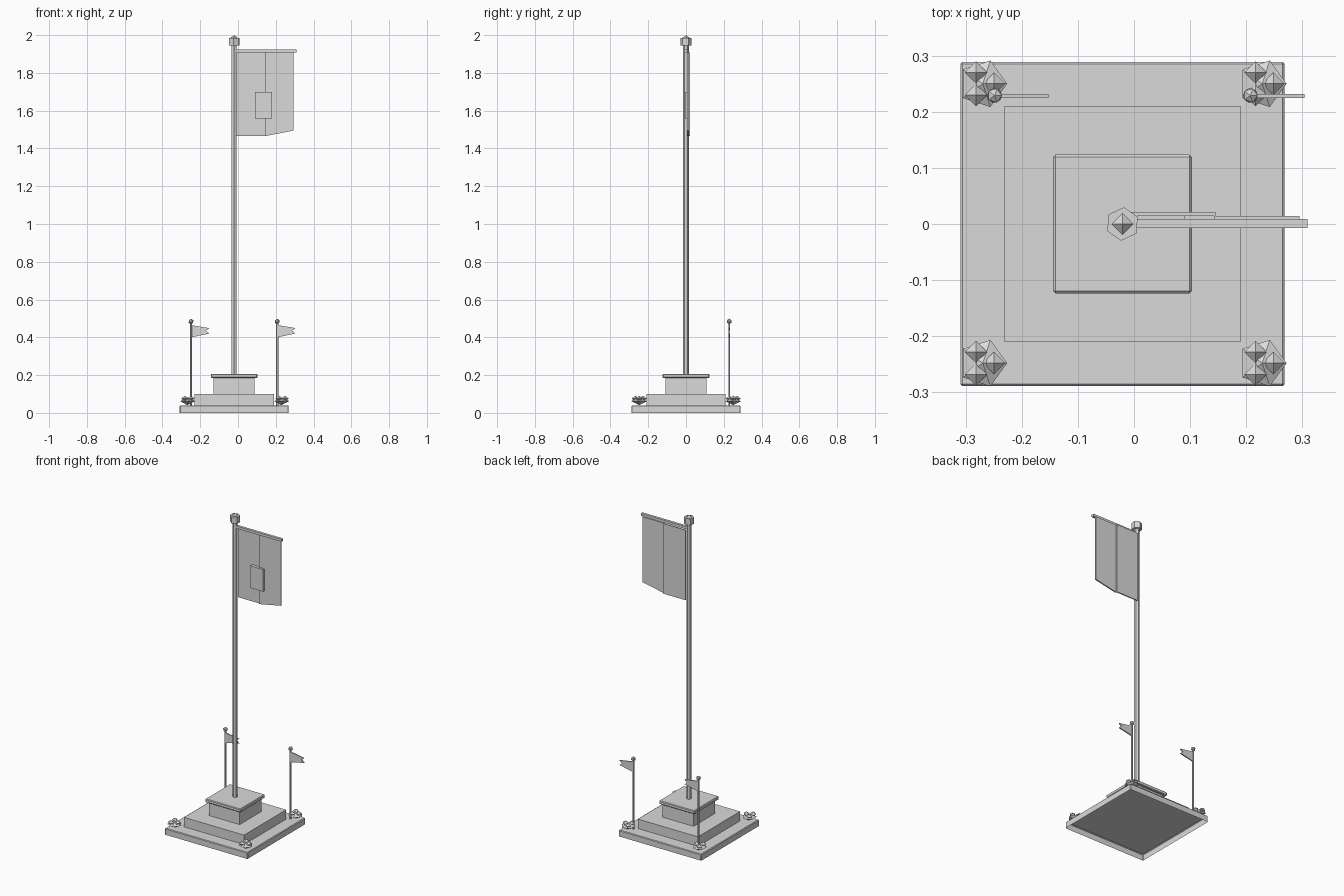
import bpy, bmesh, math
from mathutils import Matrix, Vector

old = bpy.data.objects.get("Cube")
if old:
    bpy.data.objects.remove(old)

grey = bpy.data.materials.new("light_grey")
grey.use_nodes = True
grey.diffuse_color = (0.7, 0.7, 0.7, 1)
grey.node_tree.nodes["Principled BSDF"].inputs["Base Color"].default_value = (0.7, 0.7, 0.7, 1)

CX = -0.0205  # axis of the plinth and main pole


def finish(name, bm):
    mesh = bpy.data.meshes.new(name)
    bm.to_mesh(mesh)
    bm.free()
    mesh.materials.append(grey)
    obj = bpy.data.objects.new(name, mesh)
    bpy.context.collection.objects.link(obj)
    return obj


def box(name, low, high, bevel=0, open_below=False):
    low, high = Vector(low), Vector(high)
    bm = bmesh.new()
    bmesh.ops.create_cube(bm, size=1, matrix=Matrix.Translation((low + high) / 2) @ Matrix.Diagonal((*(high - low), 1)))
    if open_below:
        bm.normal_update()
        bmesh.ops.delete(bm, geom=[f for f in bm.faces if f.normal.z < -0.9], context='FACES_ONLY')
    if bevel:
        edges = [e for e in bm.edges if not e.is_boundary]
        bmesh.ops.bevel(bm, geom=edges, offset=bevel, segments=1, affect='EDGES')
    return finish(name, bm)


def slab(name, half, z0, z1, bevel=0, open_below=False):
    return box(name, (CX - half, -half, z0), (CX + half, half, z1), bevel, open_below)


def rod(name, x, y, z0, z1, radius, turn=0):
    bm = bmesh.new()
    bmesh.ops.create_cone(bm, cap_ends=True, segments=6, radius1=radius, radius2=radius, depth=z1 - z0,
                          matrix=Matrix.Translation((x, y, (z0 + z1) / 2)) @ Matrix.Rotation(turn, 4, 'Z'))
    return finish(name, bm)


def spindle(name, centre, radius, half_height, sides):
    """Double pyramid with one corner pointing along +x."""
    bm = bmesh.new()
    ring = [bm.verts.new((radius * math.cos(a), radius * math.sin(a), 0))
            for a in (math.tau * i / sides for i in range(sides))]
    for tip_z in (half_height, -half_height):
        tip = bm.verts.new((0, 0, tip_z))
        for i in range(sides):
            bm.faces.new((ring[i], ring[(i + 1) % sides], tip))
    bmesh.ops.translate(bm, verts=bm.verts, vec=centre)
    bmesh.ops.recalc_face_normals(bm, faces=bm.faces)
    return finish(name, bm)


def sheet(name, outline, y0, y1):
    """Flat outline in x and z, given thickness in y."""
    bm = bmesh.new()
    face = bm.faces.new([bm.verts.new((x, y0, z)) for x, z in outline])
    back = bmesh.ops.extrude_face_region(bm, geom=[face], use_keep_orig=True)
    bmesh.ops.translate(bm, vec=(0, y1 - y0, 0), verts=[v for v in back["geom"] if isinstance(v, bmesh.types.BMVert)])
    bmesh.ops.recalc_face_normals(bm, faces=bm.faces)
    return finish(name, bm)


# Stepped plinth, hollow underneath
slab("plinth_base", 0.289, 0, 0.04, 0.004, True)
slab("plinth_step", 0.21, 0.04, 0.1)
slab("plinth_block", 0.108, 0.1, 0.19)
slab("plinth_cap", 0.1235, 0.185, 0.207, 0.004)

# Main pole and finial
rod("main_pole", CX, 0, 0.2, 1.96, 0.015)
rod("finial_collar", CX, 0, 1.945, 1.986, 0.03, math.radians(-5))
spindle("finial_tip", (CX, 0, 1.985), 0.0205, 0.015, 4)

# Hanging banner
box("banner_crossbar", (CX, -0.007, 1.908), (0.309, 0.009, 1.924))
sheet("banner_inner_panel", [(-0.01, 1.908), (0.145, 1.908), (0.145, 1.465), (-0.01, 1.465)], 0.0145, 0.0215)
sheet("banner_outer_panel", [(0.143, 1.908), (0.295, 1.908), (0.295, 1.495), (0.143, 1.465)], 0.0065, 0.0147)
box("banner_plaque", (0.09, -0.006, 1.558), (0.18, 0.0146, 1.698))

# Corner shrubs, each a flat leaf clump with three buds
for side, sx in (("right", -1), ("left", 1)):
    for end, y in (("front", -0.248), ("back", 0.25)):
        x = CX + 0.249 * sx
        tag = end + "_" + side
        spindle("shrub_leaves_" + tag, (x, y, 0.062), 0.0435, 0.021, 5)
        for i, (dx, dy) in enumerate(((-0.012, 0.02), (-0.012, -0.02), (0.02, 0))):
            spindle(f"shrub_bud_{tag}_{i + 1}", (x + dx, y + dy, 0.076), 0.02, 0.015, 4)

    # Small pennant pole
    px, py = CX + 0.228 * sx, 0.229
    rod("pennant_pole_" + side, px, py, 0.04, 0.48, 0.006, math.pi / 6)
    bm = bmesh.new()
    bmesh.ops.create_icosphere(bm, subdivisions=1, radius=0.0145, matrix=Matrix.Translation((px, py, 0.484)))
    finish("pennant_ball_" + side, bm)
    sheet("pennant_" + side, [(px, 0.465), (px + 0.096, 0.449), (px + 0.079, 0.435),
                              (px + 0.096, 0.42), (px, 0.4)], 0.225, 0.232)
